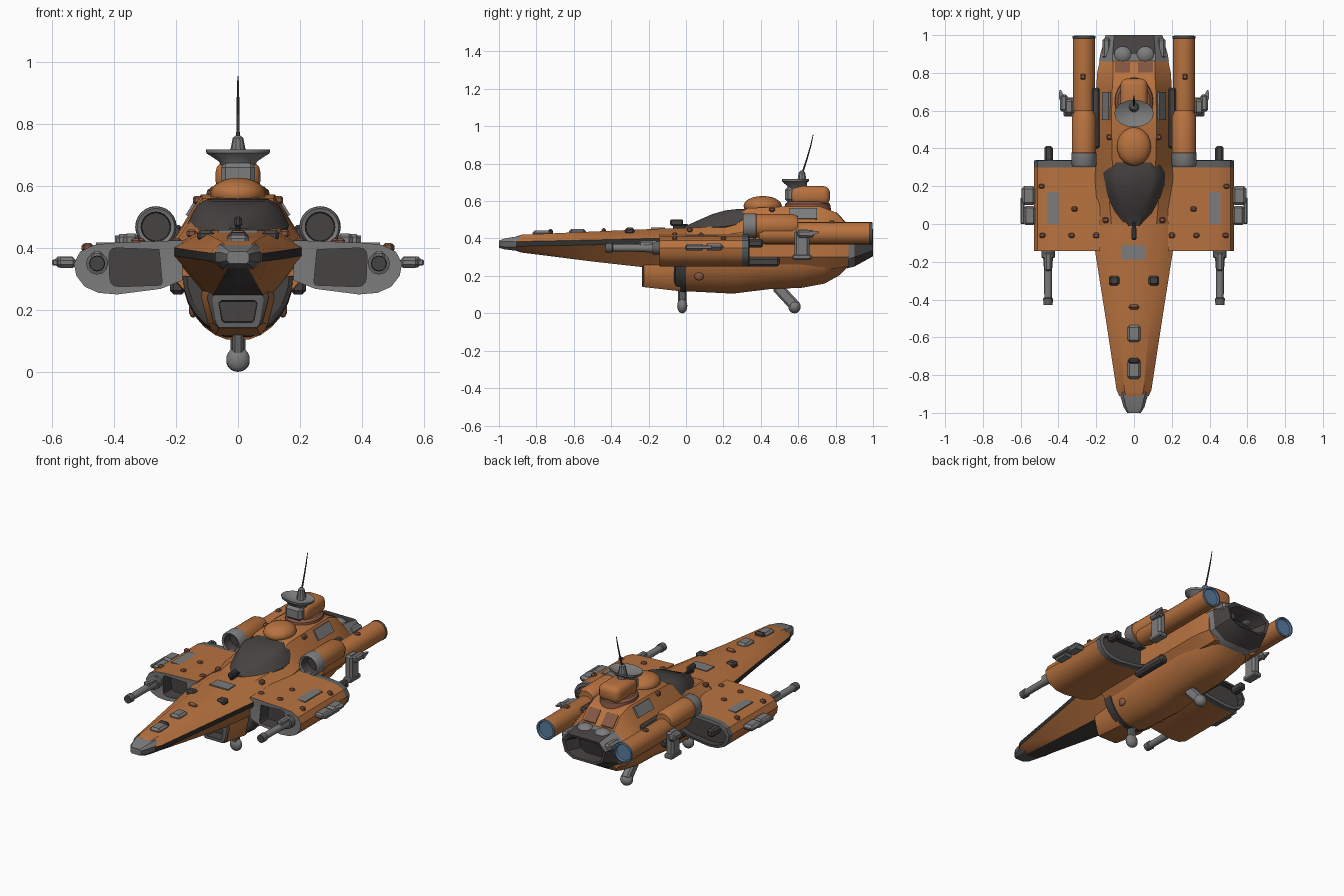
import bpy, bmesh, math
from mathutils import Vector, Matrix

COL = {"orange": (0.48, 0.17, 0.05), "brown": (0.24, 0.095, 0.055), "dark": (0.062, 0.056, 0.054),
       "grey": (0.20, 0.20, 0.20), "mid_grey": (0.12, 0.12, 0.12), "blue": (0.10, 0.20, 0.34),
       "black": (0.03, 0.03, 0.03)}
MATS = {}
for n, c in COL.items():
    m = bpy.data.materials.new(n)
    m.diffuse_color = (*c, 1)
    MATS[n] = m
KEYS = list(COL)


def finish(name, bm):
    bmesh.ops.recalc_face_normals(bm, faces=bm.faces[:])
    me = bpy.data.meshes.new(name)
    bm.to_mesh(me)
    bm.free()
    for k in KEYS:
        me.materials.append(MATS[k])
    ob = bpy.data.objects.new(name, me)
    bpy.context.collection.objects.link(ob)
    return ob


def sides(mirror):
    return ((1, "right_"), (-1, "left_")) if mirror else ((1, ""),)


def loft(name, rings, mat, caps=None, mirror=False):
    """Skin closed rings; mat is a colour name or rule(span, segment)."""
    for s, pre in sides(mirror):
        bm = bmesh.new()
        vs = [[bm.verts.new((p[0] * s, p[1], p[2])) for p in r] for r in rings]
        k = len(rings[0])
        rule = mat if callable(mat) else (lambda i, j: mat)
        for i in range(len(vs) - 1):
            for j in range(k):
                f = bm.faces.new((vs[i][j], vs[i][(j + 1) % k], vs[i + 1][(j + 1) % k], vs[i + 1][j]))
                f.material_index = KEYS.index(rule(i, j))
        c = caps or (rule(0, 0), rule(len(vs) - 2, 0))
        for r, m in ((vs[0], c[0]), (vs[-1], c[1])):
            bm.faces.new(r).material_index = KEYS.index(m)
        finish(pre + name, bm)


def full(y, *half):
    """Symmetric ring at y from right-hand (x, z) points, top to bottom."""
    return [(x, y, z) for x, z in half] + [(-x, y, z) for x, z in reversed(half)]


def lathe(name, c, prof, mat, axis="y", n=20, caps=None, mirror=False, sq=1.0):
    """Rings of (position, radius) along y or z around centre c."""
    rings = []
    for t, r in prof:
        a = [2 * math.pi * i / n for i in range(n)]
        rings.append([(c[0] + r * math.cos(q), t, c[1] + r * math.sin(q)) if axis == "y" else
                      (c[0] + r * math.cos(q), c[1] + sq * r * math.sin(q), t) for q in a])
    loft(name, rings, mat, caps, mirror)


def box(name, loc, size, mat, bevel=0.006, mirror=False, tilt=0, seg=1):
    for s, pre in sides(mirror):
        bm = bmesh.new()
        bmesh.ops.create_cube(bm, size=1)
        bmesh.ops.scale(bm, vec=size, verts=bm.verts[:])
        if bevel:
            bmesh.ops.bevel(bm, geom=bm.edges[:], offset=bevel, segments=seg, affect='EDGES', profile=0.5)
        M = Matrix.Translation((loc[0] * s, loc[1], loc[2])) @ Matrix.Rotation(tilt, 4, 'X')
        bm.transform(M)
        for f in bm.faces:
            f.material_index = KEYS.index(mat)
        finish(pre + name, bm)


def ball(name, loc, size, mat, mirror=False):
    for s, pre in sides(mirror):
        bm = bmesh.new()
        bmesh.ops.create_uvsphere(bm, u_segments=20, v_segments=12, radius=1)
        bm.transform(Matrix.Translation((loc[0] * s, loc[1], loc[2])) @ Matrix.Diagonal((*size, 1)))
        for f in bm.faces:
            f.material_index = KEYS.index(mat)
        finish(pre + name, bm)


# Long nose with a dark side stripe and dark underside
def nose(y, w, zt, zs, zb):
    return full(y, (w * 0.55, zt), (w, zs + 0.013), (w, zs - 0.013), (w * 0.42, zb))


loft("nose_hull", [nose(-0.91, 0.078, 0.41, 0.370, 0.335), nose(-0.88, 0.092, 0.42, 0.371, 0.325),
                   nose(-0.5, 0.15, 0.437, 0.379, 0.277), nose(-0.15, 0.205, 0.452, 0.388, 0.238),
                   nose(0.0, 0.215, 0.457, 0.39, 0.22)],
     lambda i, j: "black" if j in (1, 5) else "dark" if j == 3 else "orange", ("dark", "orange"))
loft("nose_tip", [full(-1.0, (0.028, 0.388), (0.036, 0.38), (0.036, 0.36), (0.028, 0.35)),
                  full(-0.97, (0.042, 0.40), (0.055, 0.385), (0.055, 0.355), (0.042, 0.342)),
                  full(-0.89, (0.06, 0.413), (0.078, 0.385), (0.078, 0.355), (0.05, 0.332))],
     lambda i, j: "grey" if j in (0, 6, 7) else "mid_grey", ("grey", "dark"))
box("nose_tip_slot", (0, -0.997, 0.37), (0.045, 0.006, 0.016), "dark", 0)
for x, y, w, l, m in ((0, -0.77, 0.07, 0.10, "grey"), (0, -0.58, 0.07, 0.09, "grey"), (0, -0.44, 0.06, 0.025, "brown")):
    box("nose_top_fitting", (x, y, 0.437 + (y + 0.5) * 0.045), (w, l, 0.035), m, 0.012)
box("nose_top_collar", (0, -0.725, 0.431), (0.062, 0.03, 0.038), "dark", 0.01)
box("nose_side_fitting", (0.105, -0.30, 0.44), (0.055, 0.05, 0.035), "dark", 0.01, True)
box("nose_plate", (0, -0.15, 0.454), (0.125, 0.075, 0.008), "grey", 0)

# Upper hull rising behind the canopy
def hull(y, a, zt, w, zs, zl=0.3, zb=0.24):
    return full(y, (a, zt), (w, zs), (w, zl), (w * 0.75, zb))


loft("upper_hull", [hull(-0.05, 0.115, 0.453, 0.205, 0.39), hull(0.12, 0.13, 0.462, 0.21, 0.41),
                    hull(0.28, 0.115, 0.535, 0.205, 0.43), hull(0.33, 0.115, 0.562, 0.2, 0.44),
                    hull(0.55, 0.12, 0.572, 0.2, 0.44), hull(0.72, 0.115, 0.57, 0.2, 0.44),
                    hull(0.80, 0.11, 0.54, 0.195, 0.43), hull(0.87, 0.11, 0.465, 0.18, 0.41, 0.3, 0.25)], "orange")
loft("hull_side_plate", [[(0.125, y, 0.558), (0.135, y, 0.562), (0.169, y, 0.507), (0.158, y, 0.502)]
                         for y in (0.55, 0.70)], "grey", mirror=True)
loft("rear_slope_plate", [[(0.02, y, z), (0.10, y, z), (0.10, y, z - 0.02), (0.02, y, z - 0.02)]
                          for y, z in ((0.802, 0.544), (0.858, 0.484))], "brown", mirror=True)

# Canopy
loft("canopy", [full(y, (a, zt), (a * 0.5 + w * 0.5, zt - 0.018), (w, zb), (w * 0.9, zb - 0.03)) for y, a, zt, w, zb in
                ((-0.01, 0.025, 0.463, 0.05, 0.45), (0.06, 0.045, 0.495, 0.10, 0.455), (0.14, 0.07, 0.53, 0.14, 0.46),
                 (0.21, 0.09, 0.55, 0.162, 0.465), (0.27, 0.1, 0.557, 0.165, 0.475), (0.335, 0.085, 0.56, 0.13, 0.53))],
     "dark")
box("canopy_sensor", (0, -0.05, 0.485), (0.025, 0.07, 0.035), "dark", 0.007)
box("canopy_sensor_foot", (0, -0.03, 0.462), (0.016, 0.08, 0.03), "black", 0.004)

# Rounded belly with dark front band, rising to the tail
def arc(y, w, d, c=0.31):
    return full(y, *[(w * math.cos(t * math.pi / 14), c - d * math.sin(t * math.pi / 14)) for t in range(7)])


loft("belly", [arc(-0.065, 0.165, 0.175), arc(-0.055, 0.178, 0.193), arc(0.0, 0.18, 0.203), arc(0.001, 0.174, 0.197),
               arc(0.25, 0.177, 0.21), arc(0.45, 0.175, 0.185), arc(0.62, 0.175, 0.178), arc(0.74, 0.17, 0.155),
               arc(0.82, 0.16, 0.11), arc(0.88, 0.15, 0.05)],
     lambda i, j: "dark" if i < 3 else "orange", ("dark", "orange"))
ball("belly_side_port", (0.145, 0.07, 0.20), (0.014, 0.025, 0.025), "brown", True)
box("wing_root_pipe", (0.195, 0.38, 0.275), (0.05, 0.24, 0.05), "dark", 0.012, True)

# Chin intake, recessed at the front
loft("chin_intake", [full(-0.17, (0.055, 0.228), (0.06, 0.22), (0.05, 0.168), (0.045, 0.162)),
                     full(-0.235, (0.055, 0.23), (0.062, 0.222), (0.052, 0.166), (0.046, 0.16)),
                     full(-0.235, (0.075, 0.25), (0.083, 0.235), (0.07, 0.155), (0.06, 0.143)),
                     full(-0.225, (0.09, 0.27), (0.10, 0.24), (0.078, 0.155), (0.062, 0.14)),
                     full(-0.03, (0.115, 0.29), (0.122, 0.24), (0.1, 0.155), (0.072, 0.118))],
     lambda i, j: ("dark", "mid_grey", "dark", "orange")[i], ("dark", "orange"))

# Stub wings with recessed intakes and grey rear rim
W_OUT = ((0.18, 0.425), (0.40, 0.417), (0.465, 0.41), (0.51, 0.388), (0.53, 0.35), (0.522, 0.31), (0.495, 0.275),
         (0.45, 0.255), (0.39, 0.25), (0.25, 0.268), (0.18, 0.295))
W_IN = ((0.255, 0.395), (0.39, 0.40), (0.405, 0.398), (0.413, 0.39), (0.417, 0.375), (0.414, 0.305), (0.411, 0.288),
        (0.402, 0.279), (0.385, 0.275), (0.25, 0.28), (0.245, 0.29))
W_REAR = [(0.355 + (x - 0.355) * 0.9, 0.338 + (z - 0.338) * 0.8) for x, z in W_OUT]
loft("wing", [[(x, y, z) for x, z in p] for y, p in ((-0.06, W_IN), (-0.14, W_IN), (-0.142, W_OUT), (0.30, W_OUT),
                                                    (0.335, W_OUT), (0.34, W_REAR), (0.30, W_REAR))],
     lambda i, j: ("dark", "grey", "orange", "mid_grey", "mid_grey", "dark")[i], ("dark", "dark"), True)
box("wing_plate", (0.43, 0.085, 0.413), (0.058, 0.17, 0.008), "grey", 0, True)
for x, y, z in ((0.315, 0.08, 0.418), (0.33, -0.06, 0.418), (0.485, -0.06, 0.403), (0.49, 0.2, 0.401)):
    box("wing_bump", (x, y, z), (0.032, 0.026, 0.026), "brown", 0.007, True)

# Wing cannons
lathe("cannon", (0.455, 0.35), ((-0.43, 0.024), (-0.395, 0.026), (-0.39, 0.02), (-0.25, 0.021), (-0.18, 0.026),
                                (-0.178, 0.036), (-0.13, 0.036)),
      lambda i, j: "grey" if i in (2, 3) else "mid_grey", n=12, caps=("dark", "dark"), mirror=True)
box("cannon_housing", (0.455, -0.20, 0.365), (0.035, 0.10, 0.05), "grey", 0.008, True)
box("wing_rear_stub", (0.452, 0.37, 0.375), (0.045, 0.085, 0.045), "dark", 0.01, True)

# Wing tip pods
box("tip_pod_front", (0.553, 0.045, 0.353), (0.06, 0.10, 0.034), "grey", 0.01, True)
box("tip_pod_rear", (0.558, 0.15, 0.355), (0.074, 0.10, 0.036), "grey", 0.014, True)
box("tip_pod_barrel", (0.59, 0.07, 0.353), (0.02, 0.14, 0.02), "grey", 0.004, True)

# Twin engine pods: grey lip, dark mouth, orange tube, blue exhaust
lathe("engine_pod", (0.265, 0.468), ((0.37, 0.045), (0.31, 0.048), (0.305, 0.06), (0.315, 0.066), (0.375, 0.067),
                                     (0.378, 0.064), (0.57, 0.064), (0.60, 0.05)),
      lambda i, j: ("dark", "grey", "grey", "grey", "orange", "orange", "orange")[i], n=24,
      caps=("dark", "orange"), mirror=True)
lathe("engine_tube", (0.265, 0.428), ((0.39, 0.05), (0.42, 0.059), (0.982, 0.059), (0.984, 0.061), (0.995, 0.061),
                                      (0.997, 0.052), (0.985, 0.048)),
      lambda i, j: ("orange", "orange", "mid_grey", "mid_grey", "blue", "blue")[i], n=24,
      caps=("orange", "blue"), mirror=True)
box("engine_mount", (0.203, 0.56, 0.445), (0.045, 0.32, 0.06), "dark", 0.01, True)
box("engine_bump", (0.27, 0.78, 0.487), (0.03, 0.03, 0.02), "brown", 0.006, True)

# Outboard grey thruster blocks with a small spike
box("side_block", (0.345, 0.62, 0.37), (0.05, 0.08, 0.155), "grey", 0.012, True)
box("side_block_foot", (0.345, 0.62, 0.30), (0.055, 0.10, 0.028), "grey", 0.006, True)
box("side_block_arm", (0.372, 0.64, 0.425), (0.04, 0.09, 0.04), "grey", 0.01, True)
loft("side_block_spike", [[(0.36, 0.66, 0.41), (0.398, 0.66, 0.41), (0.398, 0.66, 0.44), (0.36, 0.66, 0.44)],
                          [(0.387, 0.71, 0.43), (0.395, 0.71, 0.43), (0.395, 0.71, 0.437), (0.387, 0.71, 0.437)]],
     "grey", mirror=True)

# Tail nozzle: grey shroud above, dark below, hollow
loft("tail_nozzle", [full(0.90, (0.06, 0.41), (0.10, 0.39), (0.09, 0.33), (0.05, 0.31)),
                     full(0.995, (0.085, 0.435), (0.13, 0.40), (0.115, 0.34), (0.065, 0.315)),
                     full(1.0, (0.105, 0.45), (0.15, 0.405), (0.13, 0.335), (0.075, 0.305)),
                     full(0.90, (0.113, 0.468), (0.178, 0.415), (0.165, 0.30), (0.088, 0.25)),
                     full(0.86, (0.115, 0.472), (0.185, 0.415), (0.172, 0.29), (0.09, 0.24))],
     lambda i, j: "grey" if i == 3 or (i == 2 and j in (0, 6)) else "dark", ("black", "dark"))
ball("tail_hump", (0.06, 0.895, 0.445), (0.055, 0.05, 0.04), "grey", True)
box("tail_clamp", (0.145, 0.93, 0.42), (0.045, 0.11, 0.045), "grey", 0.012, True)

# Dome, turret, dish and aerial on the spine
ball("top_dome", (0, 0.41, 0.575), (0.09, 0.102, 0.052), "orange")
lathe("turret_base", (0, 0.65), ((0.55, 0.105), (0.585, 0.1), (0.598, 0.085)), "brown", "z", sq=1.2)
box("turret_body", (0, 0.665, 0.63), (0.145, 0.21, 0.1), "orange", 0.035, seg=3)
box("dish_neck", (0, 0.575, 0.635), (0.11, 0.09, 0.08), "grey", 0.015)
lathe("dish", (0, 0.585), ((0.655, 0.05), (0.68, 0.062), (0.706, 0.102), (0.718, 0.104), (0.712, 0.09), (0.695, 0.04)),
      "grey", "z", n=16, sq=0.7)
lathe("aerial_socket", (0, 0.62), ((0.68, 0.03), (0.72, 0.024), (0.755, 0.017), (0.763, 0.008)), "grey", "z", n=10)
loft("aerial", [[(r * math.cos(q * 1.0472), y + r * math.sin(q * 1.0472), z) for q in range(6)] for y, z, r in
                ((0.622, 0.75, 0.006), (0.645, 0.82, 0.005), (0.665, 0.89, 0.004), (0.68, 0.955, 0.002))], "dark")
for x, y, z in ((0.13, 0.46, 0.555), (0.15, 0.02, 0.447), (0.20, -0.06, 0.42)):
    box("hull_bump", (x, y, z), (0.032, 0.03, 0.026), "brown", 0.007, True)

# Landing legs: one at the front, one raked at the rear
box("front_leg", (0, -0.02, 0.09), (0.034, 0.045, 0.09), "mid_grey", 0.008)
ball("front_foot", (0, -0.02, 0.04), (0.038, 0.027, 0.04), "grey")
box("rear_leg", (0, 0.535, 0.09), (0.05, 0.06, 0.15), "grey", 0.01, tilt=0.75)
ball("rear_foot", (0, 0.58, 0.035), (0.038, 0.033, 0.035), "grey")

# Smooth shading with crisp edges
for o in bpy.context.scene.objects:
    o.select_set(True)
    bpy.context.view_layer.objects.active = o
bpy.ops.object.shade_smooth_by_angle(angle=math.radians(32))
